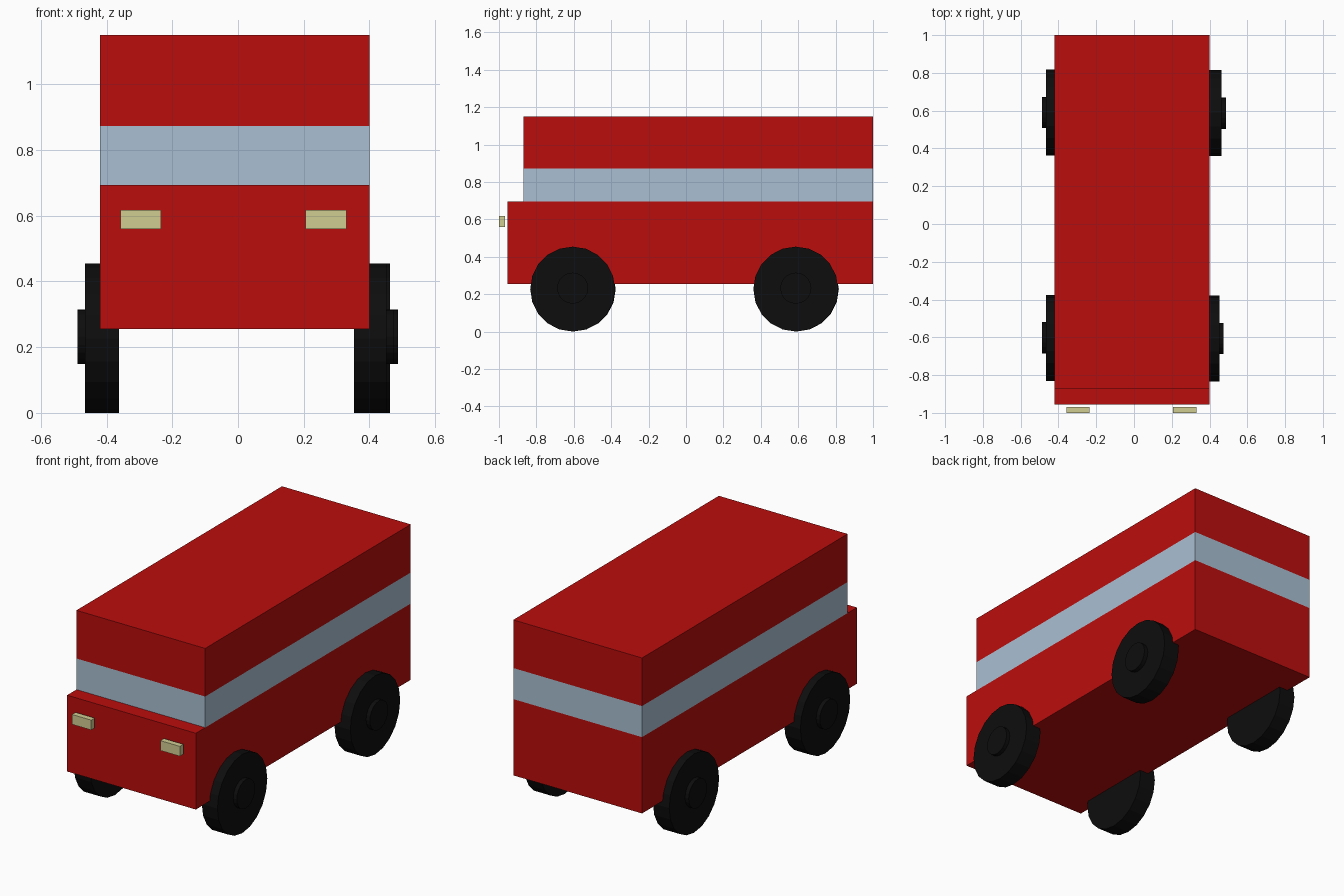
import bpy, math

if "Cube" in bpy.data.objects:
    bpy.data.objects.remove(bpy.data.objects["Cube"])


def material(name, rgb):
    m = bpy.data.materials.new(name)
    m.diffuse_color = (*rgb, 1)
    m.use_nodes = True
    m.node_tree.nodes["Principled BSDF"].inputs["Base Color"].default_value = m.diffuse_color
    return m


RED = material("red_paint", (0.5, 0.004, 0.004))
GLASS = material("glass", (0.40, 0.53, 0.65))
LAMP = material("lamp", (0.64, 0.61, 0.29))
RUBBER = material("rubber", (0.004, 0.004, 0.004))


def box(name, x, y, z, mat):
    """Box from (min, max) ranges."""
    bpy.ops.mesh.primitive_cube_add(size=1, location=[sum(r) / 2 for r in (x, y, z)])
    o = bpy.context.object
    o.name = name
    o.scale = [r[1] - r[0] for r in (x, y, z)]
    bpy.ops.object.transform_apply(location=False, rotation=False, scale=True)
    o.data.materials.append(mat)


def disc(name, x0, x1, y, z, radius, mat):
    """Cylinder along x between x0 and x1."""
    bpy.ops.mesh.primitive_cylinder_add(
        vertices=20, radius=radius, depth=abs(x1 - x0),
        location=((x0 + x1) / 2, y, z), rotation=(0, math.pi / 2, 0))
    o = bpy.context.object
    o.name = name
    o.data.materials.append(mat)


# Body: lower shell, window band and roof block
WIDTH = (-0.42, 0.40)
box("lower_body", WIDTH, (-0.955, 1.0), (0.255, 0.694), RED)
box("window_band", WIDTH, (-0.87, 1.0), (0.694, 0.873), GLASS)
box("roof", WIDTH, (-0.87, 1.0), (0.873, 1.15), RED)

# Headlights
for side, x in (("left", (-0.357, -0.235)), ("right", (0.206, 0.33))):
    box(f"headlight_{side}", x, (-1.0, -0.968), (0.56, 0.617), LAMP)

# Wheels and hubs: inner face, tyre face, hub face, y
wheels = {
    "front_left": (-0.362, -0.465, -0.488, -0.603),
    "rear_left": (-0.362, -0.465, -0.488, 0.59),
    "front_right": (0.353, 0.452, 0.475, -0.606),
    "rear_right": (0.362, 0.463, 0.487, 0.587),
}
for name, (inner, outer, hub, y) in wheels.items():
    disc(f"wheel_{name}", inner, outer, y, 0.227, 0.227, RUBBER)
    disc(f"hub_{name}", (inner + outer) / 2, hub, y, 0.232, 0.083, RUBBER)
